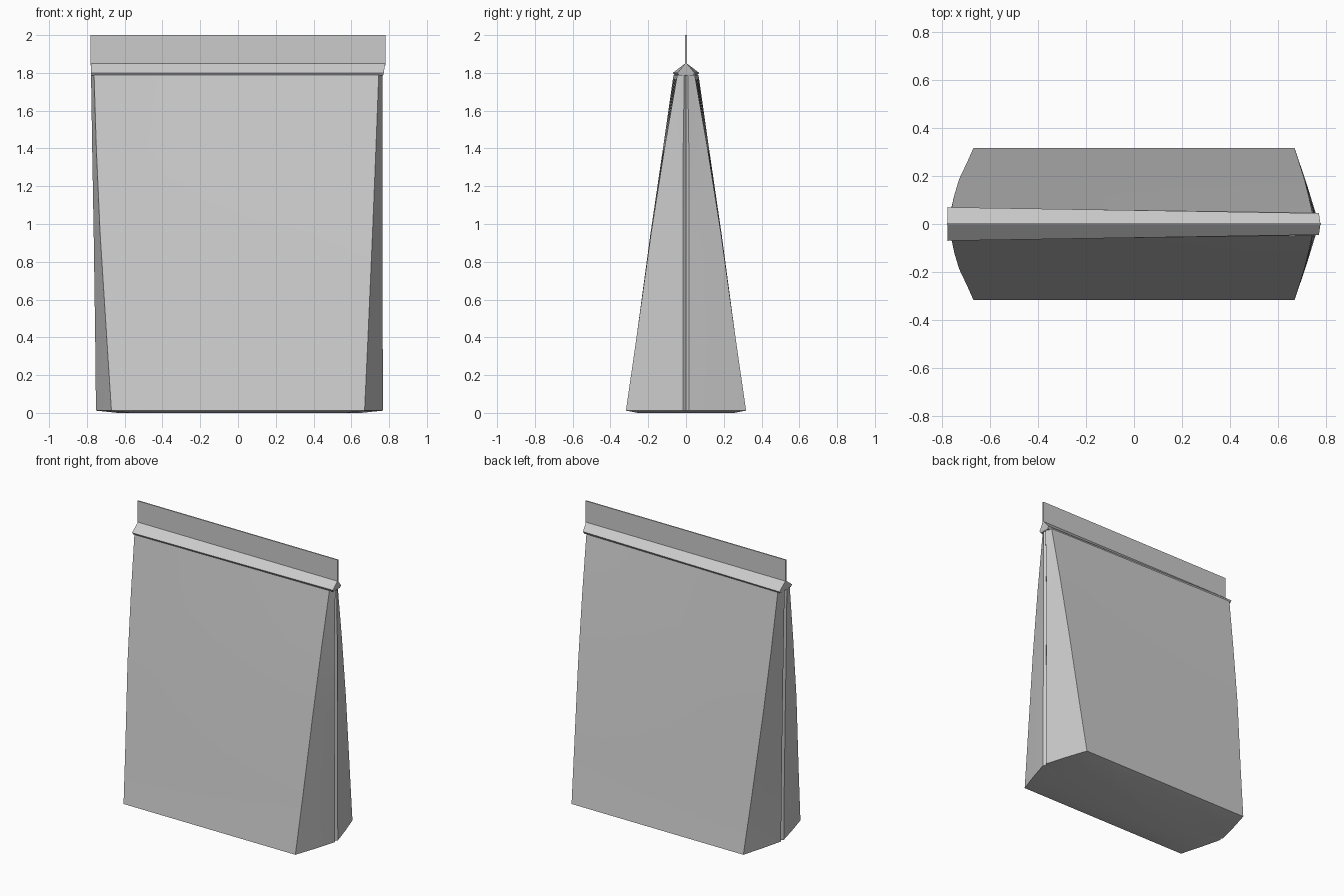
import bpy, bmesh
from math import radians

if "Cube" in bpy.data.objects:
    bpy.data.objects.remove(bpy.data.objects["Cube"])


def make_object(name, bm):
    bmesh.ops.remove_doubles(bm, verts=bm.verts, dist=0.0002)
    bmesh.ops.recalc_face_normals(bm, faces=bm.faces)
    mesh = bpy.data.meshes.new(name)
    bm.to_mesh(mesh)
    bm.free()
    ob = bpy.data.objects.new(name, mesh)
    bpy.context.collection.objects.link(ob)
    bpy.context.view_layer.objects.active = ob
    bpy.ops.object.select_all(action='DESELECT')
    ob.select_set(True)
    bpy.ops.object.shade_smooth_by_angle(angle=radians(28))
    return ob


def loft(bm, rings):
    rows = [[bm.verts.new(p) for p in ring] for ring in rings]
    n = len(rows[0])
    for a, b in zip(rows, rows[1:]):
        for i in range(n):
            j = (i + 1) % n
            bm.faces.new((a[i], a[j], b[j], b[i]))
    return rows


def bag_ring(z, corner_l, corner_r, ridge_l, ridge_r, y_l, y_r):
    """Front panel, right gusset, back panel, left gusset."""
    steps = 6
    front = []
    for i in range(steps + 1):
        t = i / steps
        front.append((-corner_l + (corner_r + corner_l) * t, -(y_l + (y_r - y_l) * t), z))
    back = [(x, -y, z) for x, y, z in reversed(front)]

    def gusset(corner, ridge, y, s):
        mid = corner + (ridge - corner) * 0.5
        fold = min(0.015, y * 0.2)
        pts = [(mid, -y * 0.55), (ridge, -fold), (ridge - 0.012, 0), (ridge, fold), (mid, y * 0.55)]
        return [(s * x, s * v, z) for x, v in pts]

    return front + gusset(corner_r, ridge_r, y_r, 1) + back + gusset(corner_l, ridge_l, y_l, -1)


# z, left/right panel corners, left/right gusset ridges, left/right half depth
levels = [
    (0.012, 0.67, 0.67, 0.752, 0.768, 0.318, 0.318),
    (0.40, 0.695, 0.688, 0.756, 0.766, 0.262, 0.262),
    (0.95, 0.73, 0.712, 0.764, 0.764, 0.188, 0.185),
    (1.40, 0.75, 0.73, 0.772, 0.764, 0.122, 0.114),
    (1.79, 0.762, 0.745, 0.778, 0.766, 0.066, 0.046),
]

# bag walls with side gussets
bm = bmesh.new()
loft(bm, [bag_ring(*l) for l in levels])
make_object("bag_body", bm)

# base panel, sagging slightly to the ground
bm = bmesh.new()
outer = bag_ring(*levels[0])
inner = [(x * 0.85, y * 0.8, 0.0) for x, y, z in outer]
rows = loft(bm, [outer, inner])
bm.faces.new(rows[1])
make_object("bag_base", bm)

# closure fold that tapers from the walls to the seal
bm = bmesh.new()


def fold_ring(z, x_l, x_r, y_l, y_r):
    return [(-x_l, -y_l, z), (x_r, -y_r, z), (x_r, y_r, z), (-x_l, y_l, z)]


rows = loft(bm, [
    fold_ring(1.785, 0.776, 0.768, 0.058, 0.038),
    fold_ring(1.80, 0.778, 0.772, 0.070, 0.045),
    fold_ring(1.85, 0.778, 0.778, 0.004, 0.004),
])
bm.faces.new(rows[0])
make_object("closure_fold", bm)

# thin flat seal strip on top
bm = bmesh.new()
rows = loft(bm, [fold_ring(z, 0.78, 0.78, 0.004, 0.004) for z in (1.84, 2.0)])
bm.faces.new(rows[-1])
make_object("seal_strip", bm)
